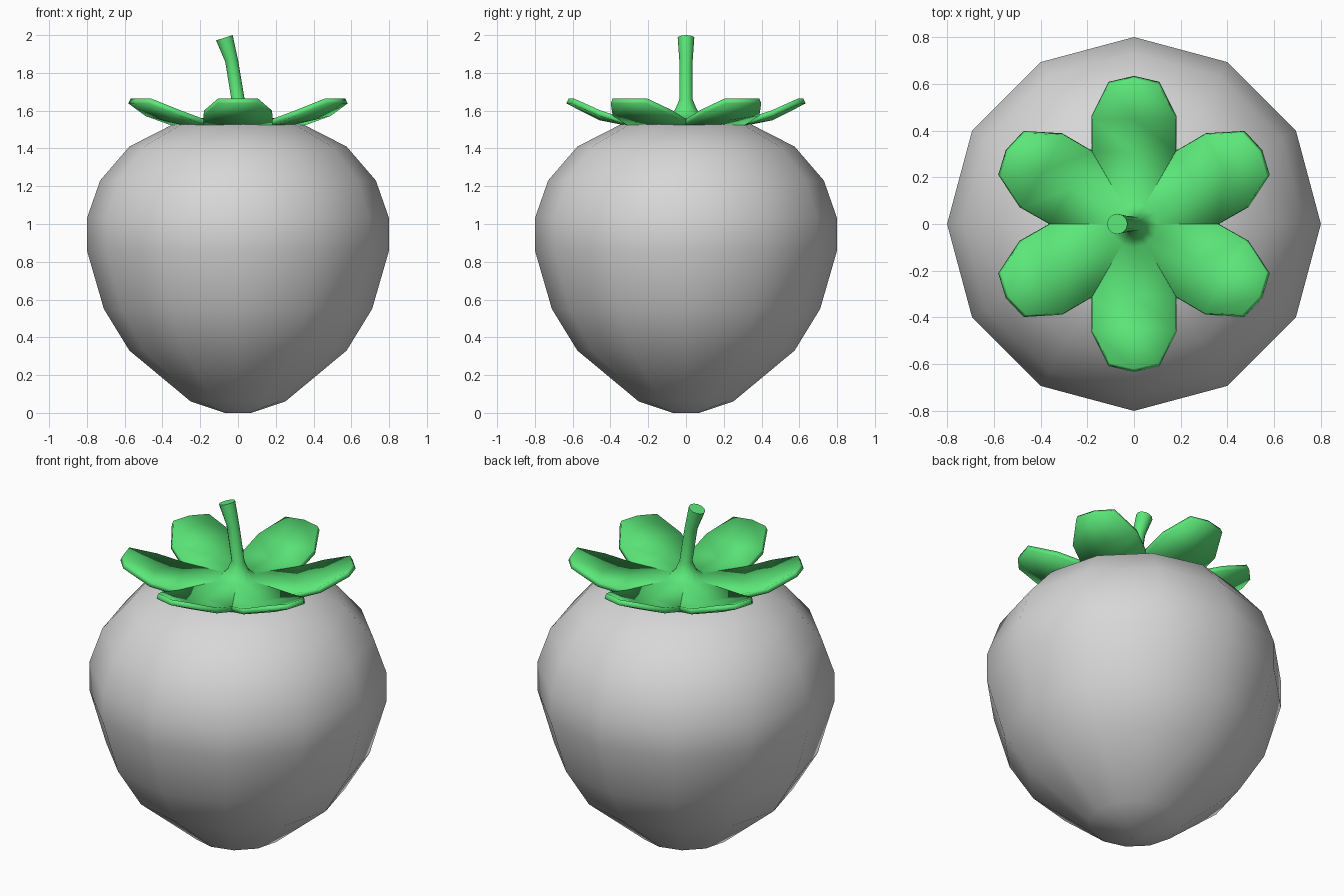
import bpy, bmesh
from math import sin, cos, pi

if "Cube" in bpy.data.objects:
    bpy.data.objects.remove(bpy.data.objects["Cube"])

SIDES = 12


def material(name, color):
    m = bpy.data.materials.new(name)
    m.use_nodes = True
    m.diffuse_color = color
    m.node_tree.nodes["Principled BSDF"].inputs["Base Color"].default_value = color
    return m


def ring(bm, r, z, x=0.0, tilt=0.0):
    """One loop of vertices; tilt raises the +x side."""
    verts = []
    for i in range(SIDES):
        a = 2 * pi * i / SIDES
        verts.append(bm.verts.new((x + r * cos(a), r * sin(a), z + tilt * r * cos(a))))
    return verts


def bridge(bm, low, high):
    for i in range(SIDES):
        j = (i + 1) % SIDES
        bm.faces.new((low[i], low[j], high[j], high[i]))


def finish(bm, name, mat, angle):
    bmesh.ops.recalc_face_normals(bm, faces=bm.faces)
    mesh = bpy.data.meshes.new(name)
    bm.to_mesh(mesh)
    bm.free()
    mesh.materials.append(mat)
    obj = bpy.data.objects.new(name, mesh)
    bpy.context.collection.objects.link(obj)
    bpy.ops.object.select_all(action='DESELECT')
    obj.select_set(True)
    bpy.context.view_layer.objects.active = obj
    bpy.ops.object.shade_smooth_by_angle(angle=angle)
    return obj


grey = material("fruit grey", (0.68, 0.68, 0.68, 1))
green = material("leaf green", (0.105, 0.8, 0.19, 1))

# Fruit body: a twelve-sided lathe
profile = [(0.07, 0), (0.25, 0.06), (0.575, 0.33), (0.71, 0.55), (0.8, 0.86),
           (0.8, 1.03), (0.73, 1.23), (0.575, 1.41), (0.34, 1.53)]
bm = bmesh.new()
rings = [ring(bm, r, z) for r, z in profile]
for low, high in zip(rings, rings[1:]):
    bridge(bm, low, high)
bm.faces.new(rings[0])
bm.faces.new(rings[-1])
finish(bm, "fruit_body", grey, pi)

# Stem: flared at the foot, bent to one side at the top
bm = bmesh.new()
stem = [ring(bm, 0.1, 1.565), ring(bm, 0.058, 1.605), ring(bm, 0.035, 1.66),
        ring(bm, 0.035, 1.86, -0.033), ring(bm, 0.044, 1.986, -0.072, 0.32)]
for low, high in zip(stem, stem[1:]):
    bridge(bm, low, high)
bm.faces.new(stem[-1])

# Leaves: six upturned lobes sharing the foot of the stem
for k in range(6):
    a = pi / 6 + k * pi / 3

    def point(u, v, z):
        return bm.verts.new((u * cos(a) - v * sin(a), u * sin(a) + v * cos(a), z))

    inner = [stem[0][(2 * k + i) % SIDES] for i in range(3)]
    rows = [inner]
    for u, v, z, mid_u, mid_z in [(0.31, 0.18, 1.555, 0.31, 1.55),
                                  (0.45, 0.18, 1.6, 0.45, 1.578),
                                  (0.595, 0.105, 1.665, 0.62, 1.665)]:
        rows.append([point(u, -v, z), point(mid_u, 0, mid_z), point(u, v, z)])
    for p, q in zip(rows, rows[1:]):
        for i in range(2):
            bm.faces.new((p[i], q[i], q[i + 1], p[i + 1]))
bmesh.ops.remove_doubles(bm, verts=bm.verts, dist=0.001)
leaves = finish(bm, "leaves_and_stem", green, 1.0)

thick = leaves.modifiers.new("thickness", 'SOLIDIFY')
thick.thickness = 0.03
thick.offset = -1
